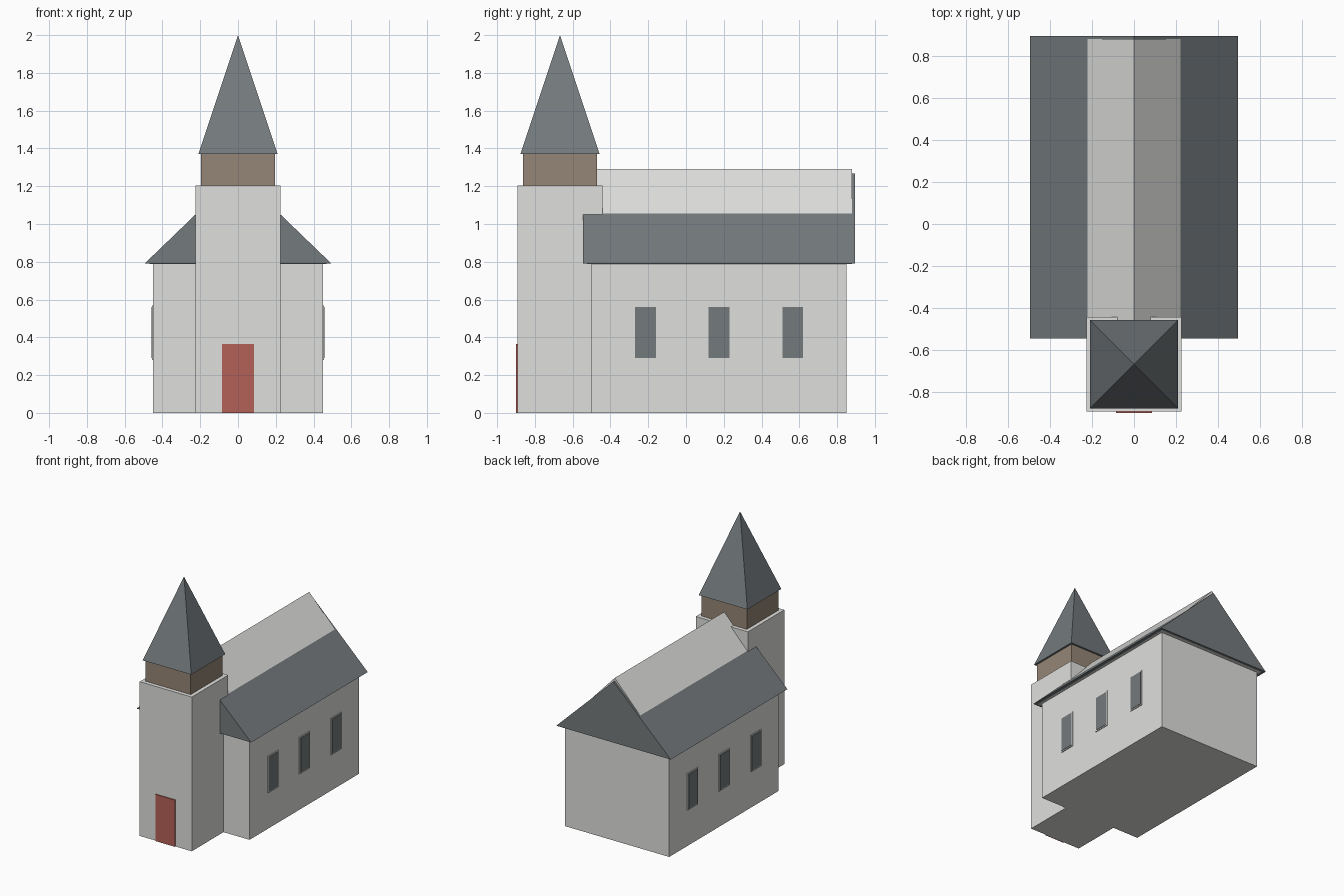
import bpy

default = bpy.data.objects.get("Cube")
if default:
    bpy.data.objects.remove(default, do_unlink=True)


def material(name, rgb):
    mat = bpy.data.materials.new(name)
    mat.use_nodes = True
    mat.diffuse_color = (*rgb, 1)
    mat.node_tree.nodes["Principled BSDF"].inputs["Base Color"].default_value = (*rgb, 1)
    return mat


PLASTER = material("pale_plaster", (0.74, 0.74, 0.72))
SLATE = material("grey_slate", (0.175, 0.195, 0.205))
WOOD = material("brown_wood", (0.30, 0.235, 0.18))
RED = material("red_door", (0.45, 0.12, 0.095))


def mesh_object(name, verts, faces, mat):
    mesh = bpy.data.meshes.new(name)
    mesh.from_pydata(verts, [], faces)
    mesh.materials.append(mat)
    obj = bpy.data.objects.new(name, mesh)
    bpy.context.collection.objects.link(obj)
    return obj


def box(name, x, y, z, mat):
    """Box spanning the given (min, max) ranges."""
    verts = [(a, b, c) for a in x for b in y for c in z]
    faces = [(0, 1, 3, 2), (4, 6, 7, 5), (0, 4, 5, 1),
             (2, 3, 7, 6), (0, 2, 6, 4), (1, 5, 7, 3)]
    return mesh_object(name, verts, faces, mat)


def gable(name, half, y, base, ridge, mat):
    """Triangular roof prism running along y."""
    profile = [(-half, base), (half, base), (0, ridge)]
    verts = [(px, py, pz) for py in y for px, pz in profile]
    faces = [(0, 1, 2), (3, 5, 4), (0, 3, 4, 1), (1, 4, 5, 2), (2, 5, 3, 0)]
    return mesh_object(name, verts, faces, mat)


# Nave with the slate roof and the pale ridge rising through it
box("nave", (-0.45, 0.45), (-0.50, 0.85), (0, 0.80), PLASTER)
gable("slate_roof", 0.495, (-0.545, 0.895), 0.79, 1.267, SLATE)
gable("ridge_roof", 0.47, (-0.525, 0.88), 0.788, 1.29, PLASTER)

# Tower, belfry and spire
TY = -0.667
box("tower", (-0.225, 0.225), (TY - 0.225, TY + 0.225), (0, 1.205), PLASTER)
box("belfry", (-0.195, 0.195), (TY - 0.195, TY + 0.195), (1.20, 1.375), WOOD)
S = 0.21
mesh_object("spire",
            [(-S, TY - S, 1.37), (S, TY - S, 1.37), (S, TY + S, 1.37),
             (-S, TY + S, 1.37), (0, TY, 2)],
            [(3, 2, 1, 0), (0, 1, 4), (1, 2, 4), (2, 3, 4), (3, 0, 4)], SLATE)

# Door
box("door", (-0.085, 0.085), (-0.899, -0.89), (0, 0.365), RED)

# Side windows with thin surrounds
for side, s in (("left", 1), ("right", -1)):
    for i in range(3):
        y = -0.215 + 0.39 * i
        for part, w, h, depth, mat in (("frame", 0.064, 0.144, 0.456, PLASTER),
                                       ("pane", 0.055, 0.135, 0.459, SLATE)):
            box(f"{side}_window_{part}_{i + 1}", sorted((s * 0.45, s * depth)),
                (y - w, y + w), (0.425 - h, 0.425 + h), mat)
